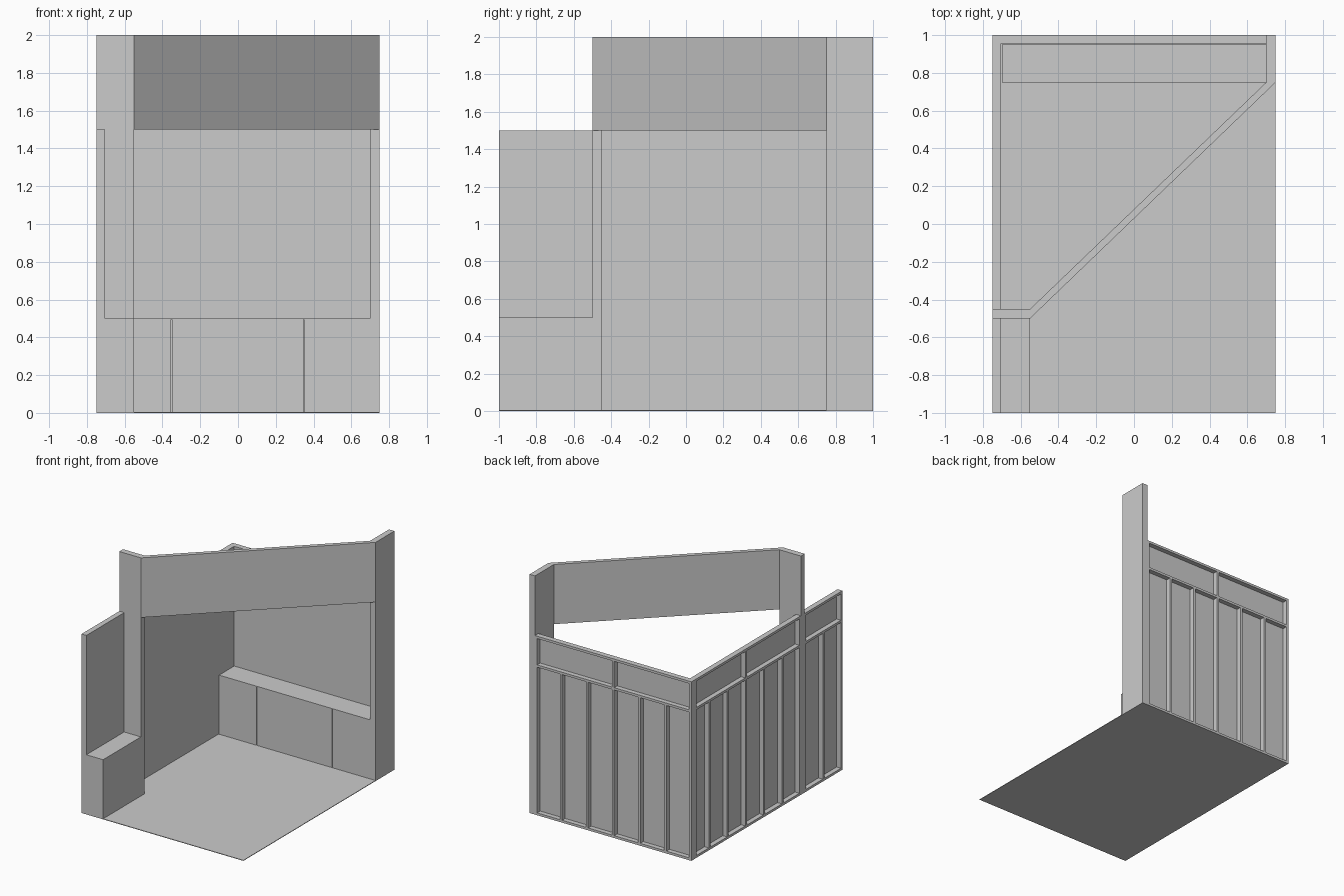
import bpy, bmesh
from mathutils import Vector

if "Cube" in bpy.data.objects:
    bpy.data.objects.remove(bpy.data.objects["Cube"])


def add_box(bm, lo, hi):
    lo, hi = Vector(lo), Vector(hi)
    geom = bmesh.ops.create_cube(bm, size=1)
    for v in geom["verts"]:
        v.co = Vector([(lo[i] + hi[i]) / 2 + v.co[i] * (hi[i] - lo[i]) for i in range(3)])


def finish(name, bm):
    mesh = bpy.data.meshes.new(name)
    bmesh.ops.recalc_face_normals(bm, faces=bm.faces)
    bm.to_mesh(mesh)
    bm.free()
    obj = bpy.data.objects.new(name, mesh)
    bpy.context.collection.objects.link(obj)
    return obj


def boxes(name, *pairs):
    bm = bmesh.new()
    for lo, hi in pairs:
        add_box(bm, lo, hi)
    return finish(name, bm)


def prism(name, outline, z0, z1):
    bm = bmesh.new()
    face = bm.faces.new([bm.verts.new((x, y, z0)) for x, y in outline])
    ext = bmesh.ops.extrude_face_region(bm, geom=[face])
    for v in ext["geom"]:
        if isinstance(v, bmesh.types.BMVert):
            v.co.z = z1
    return finish(name, bm)


W, DEPTH, SKIN, TOP, MID, BASE = 0.02, 0.045, 0.005, 1.5, 1.25, 0.005


def framed_wall(name, place, start, end, grid_end, bays, upper):
    """Thin skin inside, studs and rails outside; u runs along, d is depth from outside."""
    bm = bmesh.new()

    def part(u0, u1, d0, d1, z0, z1):
        a, b = place(u0, d0), place(u1, d1)
        add_box(bm, (min(a[0], b[0]), min(a[1], b[1]), z0),
                (max(a[0], b[0]), max(a[1], b[1]), z1))

    part(start, end, DEPTH - SKIN, DEPTH, BASE, TOP)
    # bottom, middle and top rails
    for z0, z1 in ((BASE, W), (MID - W / 2, MID + W / 2), (TOP - W, TOP)):
        part(start, end, 0, DEPTH - SKIN, z0, z1)
    # studs, with fewer in the upper band
    for i in range(bays + 1):
        u = start + (grid_end - start) * i / bays
        u = min(max(u, start + W / 2), end - W / 2)
        part(u - W / 2, u + W / 2, 0, DEPTH - SKIN, W, MID - W / 2)
        if i % upper == 0:
            part(u - W / 2, u + W / 2, 0, DEPTH - SKIN, MID + W / 2, TOP - W)
    return finish(name, bm)


def on_left(u, d):
    return (-0.75 + d, u)


def on_back(u, d):
    return (u, 1 - d)


# floor
boxes("floor", ((-0.75, -1, 0), (0.75, 1, BASE)))

# framed walls
framed_wall("back_wall", on_back, -0.75, 0.70, 0.70, 6, 3)
framed_wall("left_wall_rear", on_left, -0.45, 1 - DEPTH, 1.0, 6, 3)
framed_wall("left_wall_front", on_left, -1.0, -0.50, -0.50, 2, 2)

# tall end walls and the diagonal header between them
boxes("left_return_wall", ((-0.75, -0.5, BASE), (-0.55, -0.45, 2)))
boxes("right_return_wall", ((0.70, 0.75, BASE), (0.75, 1, 2)))
prism("diagonal_header", [(-0.55, -0.5), (0.75, 0.75), (0.70, 0.75), (-0.55, -0.45)], 1.5, 2)

# back bench: three base units under one seat board
seams = [-0.70, -0.352, 0.348, 0.70]
g = 0.0025
boxes("back_bench_base", *[((a + (g if i else 0), 0.75, BASE), (b - (g if i < 2 else 0), 0.95, 0.495))
                           for i, (a, b) in enumerate(zip(seams, seams[1:]))])
boxes("back_bench_seat", ((-0.70, 0.75, 0.495), (0.70, 0.95, 0.5)))

# front bench
boxes("front_bench", ((-0.705, -1, BASE), (-0.55, -0.5, 0.5)))
